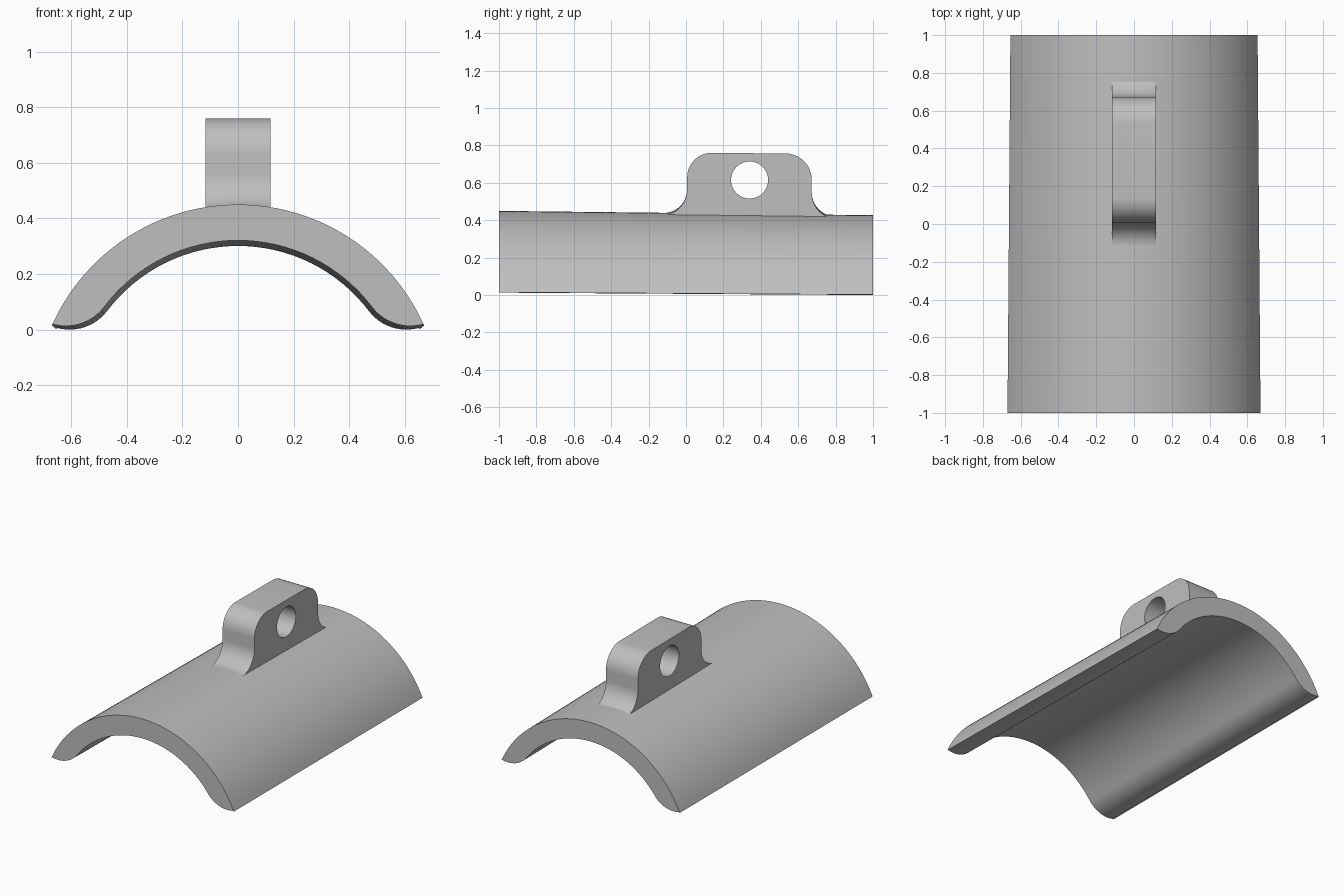
import bpy, bmesh, math

cube = bpy.data.objects.get("Cube")
if cube:
    bpy.data.objects.remove(cube, do_unlink=True)

grey = bpy.data.materials.new("plain grey")
grey.use_nodes = True
colour = (0.52, 0.52, 0.52, 1)
grey.diffuse_color = colour
grey.node_tree.nodes["Principled BSDF"].inputs["Base Color"].default_value = colour


def arc(cx, cz, r, start, end, n):
    """Points on an arc, angles in radians."""
    return [(cx + r * math.cos(start + (end - start) * i / n),
             cz + r * math.sin(start + (end - start) * i / n)) for i in range(n + 1)]


def loft(name, rings):
    """Skin a row of matching closed rings and cap both ends."""
    bm = bmesh.new()
    loops = [[bm.verts.new(p) for p in ring] for ring in rings]
    n = len(loops[0])
    for a, b in zip(loops, loops[1:]):
        for i in range(n):
            j = (i + 1) % n
            bm.faces.new((a[i], a[j], b[j], b[i]))
    bm.faces.new(loops[0])
    bm.faces.new(loops[-1])
    bmesh.ops.recalc_face_normals(bm, faces=bm.faces)
    mesh = bpy.data.meshes.new(name)
    bm.to_mesh(mesh)
    bm.free()
    mesh.materials.append(grey)
    obj = bpy.data.objects.new(name, mesh)
    bpy.context.collection.objects.link(obj)
    return obj


def activate(obj):
    bpy.ops.object.select_all(action='DESELECT')
    obj.select_set(True)
    bpy.context.view_layer.objects.active = obj


# Curved shell: outer arc, rounded lips, inner arc
centre_z, outer_r, inner_r = -0.283, 0.733, 0.604
lip_x, lip_z, lip_r = 0.62, 0.187, 0.174
tip = math.atan2(0.015 - centre_z, 0.67)
join = math.atan2(lip_z - centre_z, lip_x)
outer = arc(0, centre_z, outer_r, math.pi - tip, tip, 48)
lip = arc(lip_x, lip_z, lip_r, math.radians(-75), join - math.pi, 12)
inner = arc(0, centre_z, inner_r, join, math.pi - join, 32)[1:-1]
other_lip = [(-x, z) for x, z in reversed(lip)]
profile = outer + lip + inner + other_lip

# The shell narrows and drops a little toward the back
front = [(x, -1, z) for x, z in profile]
back = [(x * 0.977, 1, (z - 0.015) * 0.977 + 0.002) for x, z in profile]
shell = loft("curved_shell", [front, back])

# Mounting lug: flared foot, straight sides, rounded top corners
half = math.pi / 2
side = ([(-0.12, 0.37)]
        + arc(-0.12, 0.565, 0.126, -half, 0, 12)
        + arc(0.136, 0.63, 0.13, math.pi, half, 12)
        + arc(0.532, 0.617, 0.14, half, 0, 12)
        + arc(0.802, 0.55, 0.13, math.pi, 3 * half, 12)
        + [(0.802, 0.37)])


def drape(x, z):
    """Let the foot follow the curve of the shell."""
    weight = min(1, max(0, (0.55 - z) / 0.11))
    return z - weight * x * x / (2 * outer_r)


columns = [-0.117 + 0.234 * i / 8 for i in range(9)]
lug = loft("mounting_lug", [[(x, y, drape(x, z)) for y, z in side] for x in columns])

# Pin hole through the lug
bpy.ops.mesh.primitive_cylinder_add(vertices=48, radius=0.099, depth=0.5,
                                    location=(0, 0.34, 0.615), rotation=(0, half, 0))
cutter = bpy.context.object
cutter.name = "pin_hole_cutter"
cutter.hide_render = True
cutter.data.materials.append(grey)
cut = lug.modifiers.new("pin hole", 'BOOLEAN')
cut.object = cutter
cut.operation = 'DIFFERENCE'
cut.solver = 'EXACT'
activate(lug)
bpy.ops.object.modifier_apply(modifier=cut.name)
bpy.data.objects.remove(cutter, do_unlink=True)

for part in (shell, lug):
    activate(part)
    bpy.ops.object.shade_smooth_by_angle(angle=math.radians(30))
